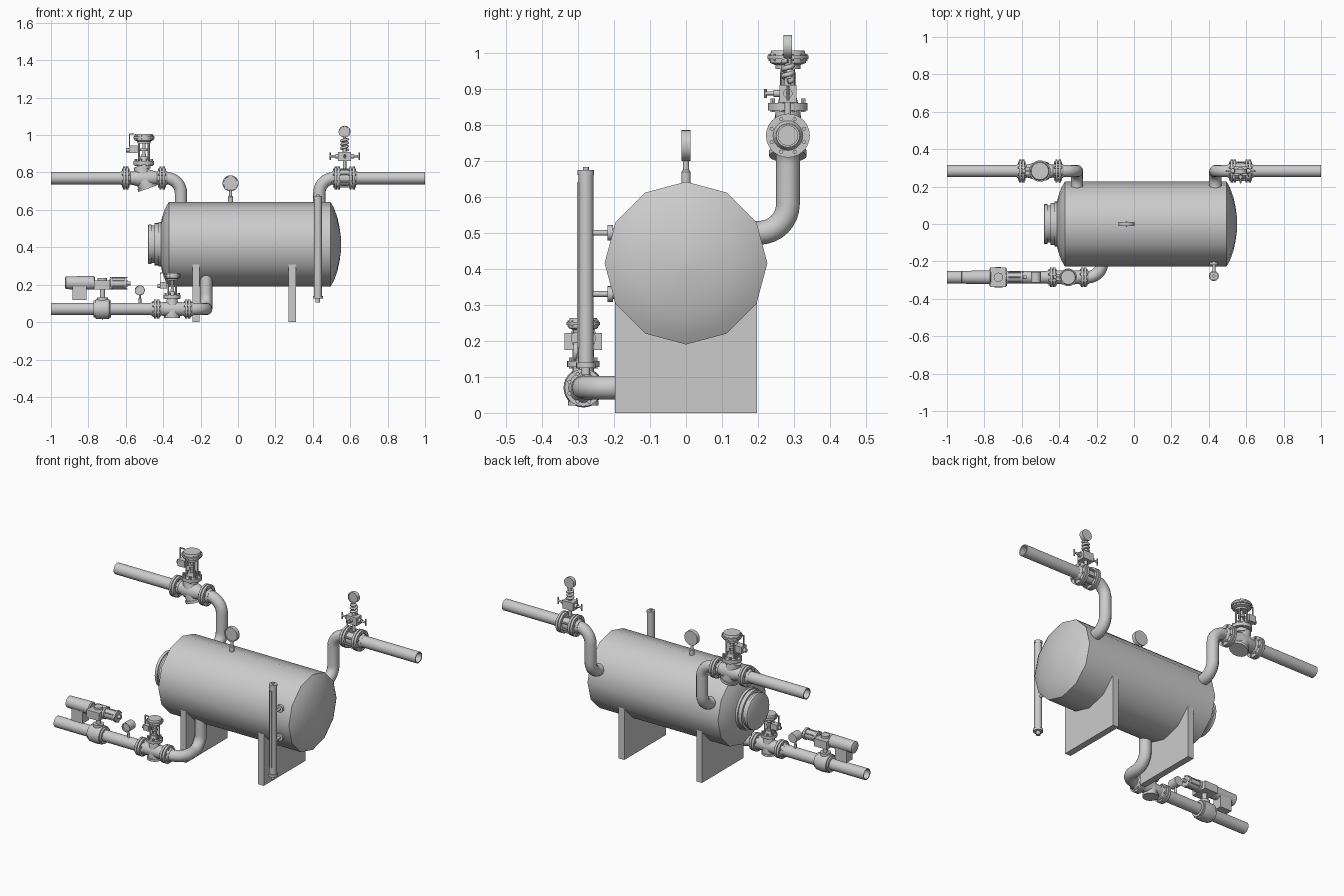
import bpy, bmesh, math
from mathutils import Vector, Matrix

if "Cube" in bpy.data.objects:
    bpy.data.objects.remove(bpy.data.objects["Cube"])

X, Y, Z = Vector((1, 0, 0)), Vector((0, 1, 0)), Vector((0, 0, 1))


def finish(name, bm):
    bmesh.ops.recalc_face_normals(bm, faces=bm.faces)
    me = bpy.data.meshes.new(name)
    bm.to_mesh(me)
    bm.free()
    ob = bpy.data.objects.new(name, me)
    bpy.context.collection.objects.link(ob)
    bpy.ops.object.select_all(action='DESELECT')
    bpy.context.view_layer.objects.active = ob
    ob.select_set(True)
    bpy.ops.object.shade_smooth_by_angle(angle=math.radians(35))
    return ob


def spin(bm, at, axis, profile, n=24, hollow=False):
    """Revolve (distance, radius) pairs around an axis."""
    q = Vector(axis).to_track_quat('Z', 'Y')
    rings = []
    for t, r in profile:
        rings.append([bm.verts.new(Vector(at) + q @ Vector(
            (r * math.cos(2 * math.pi * i / n), r * math.sin(2 * math.pi * i / n), t))) for i in range(n)])
    pairs = list(zip(rings, rings[1:]))
    if hollow:
        pairs.append((rings[-1], rings[0]))
    else:
        bm.faces.new(rings[0])
        bm.faces.new(rings[-1])
    for a, b in pairs:
        for i in range(n):
            j = (i + 1) % n
            bm.faces.new((a[i], a[j], b[j], b[i]))


def rod(bm, at, axis, a, b, r, n=16):
    spin(bm, at, axis, [(a, r), (b, r)], n)


def box(bm, x, y, z):
    m = Matrix.Translation(((x[0] + x[1]) / 2, (y[0] + y[1]) / 2, (z[0] + z[1]) / 2))
    bmesh.ops.create_cube(bm, size=1, matrix=m @ Matrix.Diagonal((x[1] - x[0], y[1] - y[0], z[1] - z[0], 1)))


def bolts(bm, at, axis, ring, r, a, b, n=8):
    q = Vector(axis).to_track_quat('Z', 'Y')
    for i in range(n):
        w = 2 * math.pi * (i + .5) / n
        rod(bm, Vector(at) + q @ Vector((ring * math.cos(w), ring * math.sin(w), 0)), axis, a, b, r, 6)


def lathe(name, at, axis, profile, n=24, hollow=False):
    bm = bmesh.new()
    spin(bm, at, axis, profile, n, hollow)
    return finish(name, bm)


def tube(name, pts, r):
    cu = bpy.data.curves.new(name, 'CURVE')
    cu.dimensions, cu.bevel_depth, cu.bevel_resolution, cu.use_fill_caps = '3D', r, 4, True
    sp = cu.splines.new('POLY')
    sp.points.add(len(pts) - 1)
    for p, v in zip(sp.points, pts):
        p.co = (*v, 1)
    ob = bpy.data.objects.new(name, cu)
    bpy.context.collection.objects.link(ob)
    bpy.ops.object.select_all(action='DESELECT')
    bpy.context.view_layer.objects.active = ob
    ob.select_set(True)
    bpy.ops.object.convert(target='MESH')
    bpy.ops.object.shade_smooth_by_angle(angle=math.radians(35))


def elbows(pts, R, n=8):
    """Round right-angled corners of a path."""
    pts = [Vector(p) for p in pts]
    out = [pts[0]]
    for p, c, e in zip(pts, pts[1:], pts[2:]):
        d1, d2 = (c - p).normalized(), (e - c).normalized()
        o = c - d1 * R + d2 * R
        for i in range(n + 1):
            w = math.pi / 2 * i / n
            out.append(o - d2 * R * math.cos(w) + d1 * R * math.sin(w))
    return out + [pts[-1]]


def flange_pair(name, at, r, pipe, half=.021):
    bm = bmesh.new()
    for s in (-1, 1):
        spin(bm, at, X * s, [(.002, r), (.015, r), (.015, pipe * 1.25), (half + .008, pipe * 1.02)], 24)
    bolts(bm, at, X, r * .8, .006, -half, half)
    finish(name, bm)


def control_valve(name, x, y, z, s, half, tilt, pipe):
    c = Vector((x, y, z))
    for side, d in (('left', -1), ('right', 1)):
        flange_pair(f'{name}_{side}_flanges', c + X * d * half * .83, .061 * s ** .8, pipe)
    bm = bmesh.new()
    h = half * .83
    spin(bm, c, X, [(-h, pipe), (-h * .6, pipe * 1.1), (-h * .3, .046 * s), (h * .3, .046 * s),
                    (h * .6, pipe * 1.1), (h, pipe)])
    spin(bm, c, Vector((tilt, 0, -1)), [(-.07 * s, .034 * s), (.01 * s, .046 * s), (.045 * s, .046 * s),
                                        (.045 * s, .052 * s), (.06 * s, .052 * s)])
    finish(name + '_body', bm)
    bm = bmesh.new()
    spin(bm, c, Z, [(.05 * s, .035 * s), (.07 * s, .035 * s), (.07 * s, .055 * s), (.09 * s, .055 * s),
                    (.09 * s, .028 * s), (.115 * s, .022 * s), (.115 * s, .012 * s), (.13 * s, .012 * s)])
    bolts(bm, c, Z, .046 * s, .007 * s, .065 * s, .103 * s)
    finish(name + '_bonnet', bm)
    bm = bmesh.new()
    for dx in (-.026, .026):
        for dy in (-.014, .014):
            rod(bm, c + Vector((dx, dy, 0)) * s, Z, .085 * s, .2 * s, .006 * s, 8)
    rod(bm, c, Z, .1 * s, .2 * s, .008 * s, 12)
    rod(bm, c, Z, .145 * s, .158 * s, .02 * s, 12)
    rod(bm, c, Z, .185 * s, .2 * s, .035 * s)
    finish(name + '_yoke', bm)
    bm = bmesh.new()
    spin(bm, c, Z, [(.196 * s, .035 * s), (.202 * s, .05 * s), (.212 * s, .05 * s), (.212 * s, .057 * s),
                    (.222 * s, .057 * s), (.222 * s, .05 * s), (.236 * s, .046 * s)], 32)
    bolts(bm, c, Z, .053 * s, .003 * s, .207 * s, .227 * s, 12)
    finish(name + '_actuator', bm)
    bm = bmesh.new()
    box(bm, (x - .08 * s, x - .035 * s), (y - .022 * s, y + .022 * s), (z + .135 * s, z + .175 * s))
    rod(bm, c - X * .085 * s + Z * .15 * s, X, -.01 * s, .01 * s, .012 * s)
    box(bm, (x - .08 * s, x - .075 * s), (y - .004, y + .004), (z + .175 * s, z + .238 * s))
    box(bm, (x - .08 * s, x - .05 * s), (y - .004, y + .004), (z + .233 * s, z + .238 * s))
    finish(name + '_positioner', bm)


def gauge(name, x, y, z, r, d, base):
    bm = bmesh.new()
    spin(bm, (x, y, z), Y, [(-d * .7, r * .82), (-d * .7, r * .86), (-d, r * .88), (-d, r), (d, r), (d, r * .9)], 28)
    spin(bm, (x, y, base), Z, [(0, r * .3), ((z - base) * .35, r * .3), ((z - base) * .4, r * .2),
                               (z - base - r * .9, r * .2)], 12)
    finish(name, bm)


P, PY, TZ, BY, BZ = .033, .283, .77, -.285, .07

# vessel: twelve-sided shell with shallow domed ends
head = [(0, .226), (.018, .195), (.036, .145), (.048, .09), (.055, .04), (.057, .004)]
vessel = [(-.37 - t, r) for t, r in reversed(head)] + [(.495 + t, r) for t, r in head]
lathe('vessel', (0, 0, .416), X, vessel, 12)
bm = bmesh.new()
spin(bm, (0, 0, .416), X, [(-.482, .1), (-.478, .106), (-.462, .106), (-.462, .1), (-.447, .1), (-.447, .113),
                           (-.425, .113), (-.425, .12), (-.39, .12)], 32)
finish('manway', bm)

# saddles
for name, x in (('left_saddle', -.225), ('right_saddle', .29)):
    bm = bmesh.new()
    box(bm, (x - .019, x + .019), (-.197, .197), (0, .31))
    finish(name, bm)

# pipes with open ends
for name, y, z, a, b in (('top_left_pipe', PY, TZ, -1, -.59), ('top_right_pipe', PY, TZ, .61, 1),
                         ('bottom_pipe', BY, BZ, -1, -.43)):
    lathe(name, (0, y, z), X, [(a, P), (b, P), (b, P * .82), (a, P * .82)], 24, True)
tube('top_left_elbow', elbows([(-.41, PY, TZ), (-.305, PY, TZ), (-.305, PY, .5), (-.305, .14, .5)], .08), P)
tube('top_right_elbow', elbows([(.53, PY, TZ), (.435, PY, TZ), (.435, PY, .5), (.435, .14, .5)], .08), P)
tube('bottom_elbow', elbows([(-.28, BY, BZ), (-.17, BY, BZ), (-.17, -.11, BZ), (-.17, -.11, .3)], .08), P)

# control valves
control_valve('top_valve', -.503, PY, TZ, 1, .117, .35, P)
control_valve('bottom_valve', -.352, BY, BZ, .82, .1, 0, P)

# orifice flanges with manifold, coil and gauge
for name, x in (('orifice_left_flanges', .53), ('orifice_right_flanges', .61)):
    flange_pair(name, (x, PY, TZ), .061, P)
bm = bmesh.new()
rod(bm, (.57, PY, TZ), X, -.035, .035, .044, 24)
bolts(bm, (.57, PY, TZ), X, .051, .005, -.05, .05)
rod(bm, (.57, PY, TZ), Z, .03, .1, .009)
finish('orifice_spool', bm)
bm = bmesh.new()
box(bm, (.535, .605), (PY - .024, PY + .024), (.862, .91))
for d in (-1, 1):
    spin(bm, (.57, PY, .887), X * d, [(.03, .013), (.05, .013), (.05, .006), (.078, .006)], 12)
    rod(bm, (.57 + d * .078, PY, .887), Z, -.02, .02, .004, 8)
spin(bm, (.57, PY, .887), -Y, [(.02, .01), (.04, .01), (.04, .005), (.062, .005)], 12)
rod(bm, (.57, PY - .062, .887), Z, -.012, .012, .004, 8)
rod(bm, (.57, PY, 0), Z, .905, .93, .01)
finish('manifold', bm)
coil = [(.57 + .017 * math.cos(i * .4), PY + .013 * math.sin(i * .4), .92 + .00125 * i) for i in range(48)]
tube('siphon_coil', coil, .007)
gauge('orifice_gauge', .57, PY, 1.018, .032, .012, .965)

# vessel gauge
gauge('vessel_gauge', -.04, 0, .742, .043, .012, .63)

# level glass
lx, ly = .427, -.278
bm = bmesh.new()
spin(bm, (lx, ly, 0), Z, [(.105, .012), (.125, .012), (.125, .027), (.14, .027), (.14, .021), (.66, .021),
                          (.66, .023), (.674, .023), (.674, .008), (.683, .008)], 20)
box(bm, (lx - .007, lx + .007), (ly - .024, ly), (.18, .64))
finish('level_glass', bm)
bm = bmesh.new()
for z in (.33, .5):
    spin(bm, (lx, ly, z), Y, [(0, .008), (.06, .008), (.06, .022), (.075, .022), (.075, .014), (.13, .014)], 16)
finish('level_glass_nozzles', bm)

# line gauge on the bottom pipe
gauge('line_gauge', -.525, BY, .17, .027, .028, .1)

# motorised ball valve on the bottom pipe
bm = bmesh.new()
spin(bm, (-.725, BY, BZ), X, [(-.047, .036), (-.047, .046), (-.038, .046), (-.036, .052), (0, .055),
                              (.036, .052), (.038, .046), (.047, .046), (.047, .036)], 28)
spin(bm, (-.725, BY, BZ), Z, [(.04, .03), (.062, .03), (.062, .014), (.12, .014)], 16)
finish('ball_valve', bm)
bm = bmesh.new()
spin(bm, (0, BY, .21), X, [(-.925, .026), (-.92, .034), (-.77, .037), (-.765, .03)], 24)
box(bm, (-.885, -.81), (BY - .03, BY + .03), (.118, .19))
finish('motor', bm)
bm = bmesh.new()
box(bm, (-.77, -.685), (BY - .052, BY + .052), (.175, .222))
rod(bm, (-.725, BY, 0), Z, .215, .235, .025)
finish('gearbox', bm)
bm = bmesh.new()
spin(bm, (0, BY, .207), X, [(-.69, .02), (-.682, .02), (-.682, .034), (-.67, .034), (-.67, .028), (-.607, .028),
                            (-.607, .034), (-.595, .034), (-.595, .01), (-.575, .01)], 24)
bolts(bm, (0, BY, .207), X, .031, .003, -.685, -.59, 6)
finish('spring_cylinder', bm)
